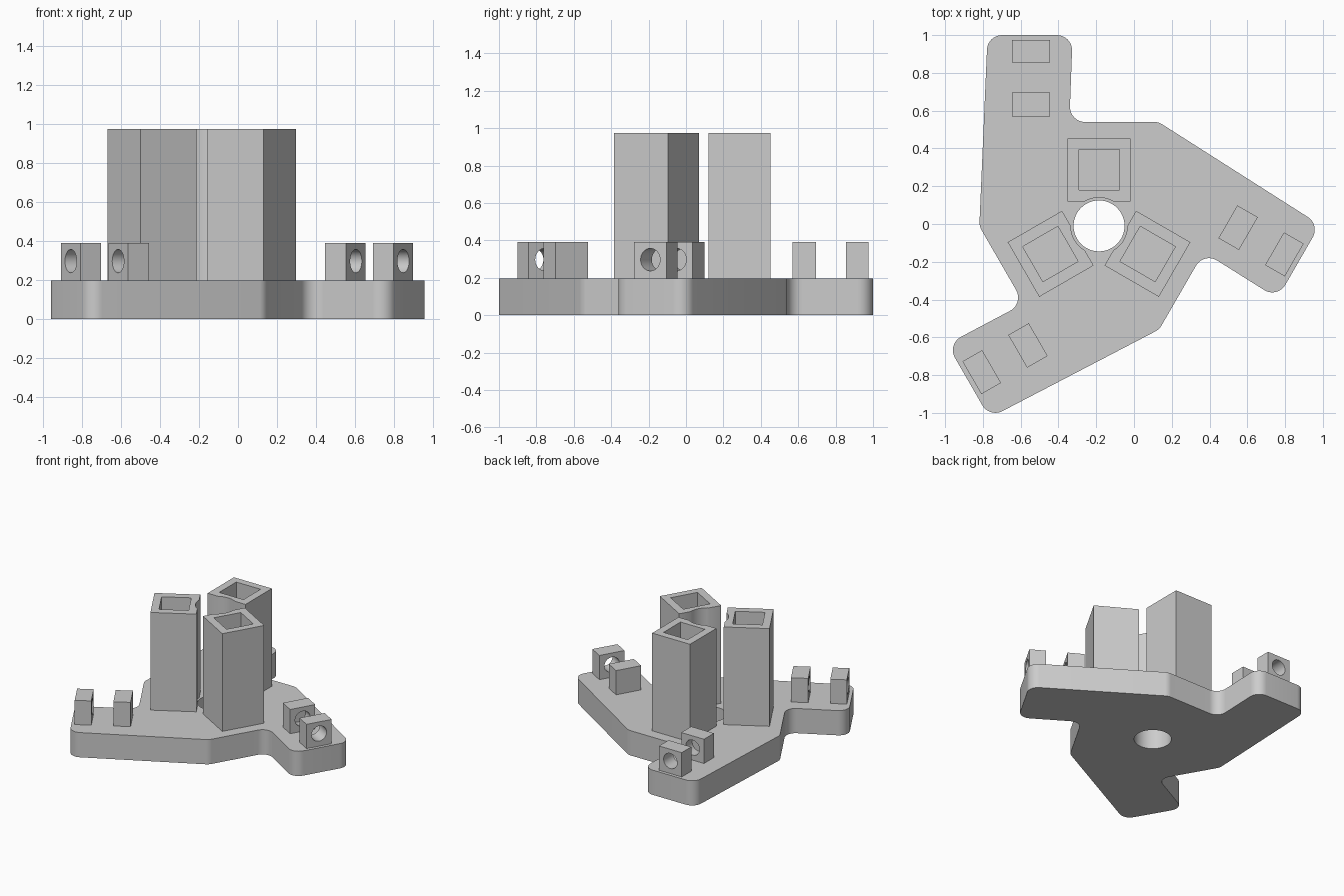
import bpy, bmesh
from math import pi, sin, cos, tan, radians
from mathutils import Vector, Matrix

if "Cube" in bpy.data.objects:
    bpy.data.objects.remove(bpy.data.objects["Cube"])

CENTRE = Vector((-0.185, -0.01, 0))
PLATE_TOP, POST_TOP, TOWER_TOP = 0.197, 0.39, 0.975
GREY = (0.604, 0.604, 0.604, 1)

grey = bpy.data.materials.new("plain grey")
grey.use_nodes = True
grey.diffuse_color = GREY
grey.node_tree.nodes["Principled BSDF"].inputs["Base Color"].default_value = GREY


def prism(name, outline, z0, z1):
    """Extrude a flat outline from z0 to z1."""
    bm = bmesh.new()
    base = bm.faces.new([bm.verts.new((p[0], p[1], z0)) for p in outline])
    top = bmesh.ops.extrude_face_region(bm, geom=[base], use_keep_orig=True)["geom"]
    bmesh.ops.translate(bm, vec=(0, 0, z1 - z0),
                        verts=[g for g in top if isinstance(g, bmesh.types.BMVert)])
    bmesh.ops.recalc_face_normals(bm, faces=bm.faces)
    mesh = bpy.data.meshes.new(name)
    bm.to_mesh(mesh)
    bm.free()
    mesh.materials.append(grey)
    obj = bpy.data.objects.new(name, mesh)
    bpy.context.collection.objects.link(obj)
    return obj


def box(name, x0, x1, y0, y1, z0, z1):
    return prism(name, [(x0, y0), (x1, y0), (x1, y1), (x0, y1)], z0, z1)


def cylinder(radius, z0, z1):
    ring = [(radius * cos(2 * pi * i / 48), radius * sin(2 * pi * i / 48)) for i in range(48)]
    return prism("cutter", ring, z0, z1)


def bore(x, z, radius, y0, y1):
    """Cylinder lying along y."""
    obj = cylinder(radius, -y1, -y0)
    obj.data.transform(Matrix.Translation((x, 0, z)) @ Matrix.Rotation(pi / 2, 4, "X"))
    return obj


def cut(obj, cutter):
    mod = obj.modifiers.new("cut", "BOOLEAN")
    mod.operation, mod.solver, mod.object = "DIFFERENCE", "EXACT", cutter
    bpy.context.view_layer.update()
    result = bpy.data.meshes.new_from_object(obj.evaluated_get(bpy.context.evaluated_depsgraph_get()))
    obj.modifiers.clear()
    obj.data = result
    bpy.data.objects.remove(cutter)


def smooth(obj):
    bpy.ops.object.select_all(action="DESELECT")
    obj.select_set(True)
    bpy.context.view_layer.objects.active = obj
    bpy.ops.object.shade_smooth_by_angle(angle=radians(30))


def rounded(corners, r, steps=10):
    """Fillet every corner of a closed outline."""
    out = []
    for i, p in enumerate(corners):
        u = (corners[i - 1] - p).normalized()
        v = (corners[(i + 1) % len(corners)] - p).normalized()
        half = u.angle(v) / 2
        mid = p + (u + v).normalized() * (r / sin(half))
        a = (p + u * (r / tan(half)) - mid).normalized()
        b = (p + v * (r / tan(half)) - mid).normalized()
        for k in range(steps + 1):
            t = k / steps
            turn = pi - 2 * half
            out.append(mid + (a * sin((1 - t) * turn) + b * sin(t * turn)) * (r / sin(turn)))
    return out


# Three-armed base plate with a central hole
arm = [Vector(p) for p in ((0.315, 0.55, 0), (-0.157, 0.55, 0), (-0.14, 1.01, 0), (-0.59, 1.01, 0))]
corners = [Matrix.Rotation(k * 2 * pi / 3, 3, "Z") @ p for k in range(3) for p in arm]
plate = prism("base_plate", rounded(corners, 0.08), 0, PLATE_TOP)
cut(plate, cylinder(0.135, -0.1, 0.5))

# Hollow square tower, scooped on its inner side
tower = box("tower", -0.167, 0.167, 0.13, 0.462, PLATE_TOP, TOWER_TOP)
cut(tower, box("cutter", -0.107, 0.107, 0.19, 0.405, PLATE_TOP + 0.002, 1.1))
cut(tower, cylinder(0.15, 0.1, 1.1))

# Outer post bored through, inner post with a blind socket facing it
outer = box("outer_post", -0.46, -0.26, 0.865, 0.985, PLATE_TOP, POST_TOP)
cut(outer, bore(-0.36, 0.297, 0.06, 0.8, 1.1))
inner = box("inner_post", -0.46, -0.26, 0.58, 0.705, PLATE_TOP, POST_TOP)
cut(inner, bore(-0.36, 0.297, 0.06, 0.625, 0.8))

# Place everything about the hole and repeat the parts on each arm
for obj in (plate, tower, outer, inner):
    smooth(obj)
    obj.location = CENTRE
for part in (tower, outer, inner):
    for k, side in ((1, "right"), (2, "left")):
        twin = part.copy()
        twin.name = f"{part.name}_{side}"
        twin.rotation_euler.z = k * 2 * pi / 3
        bpy.context.collection.objects.link(twin)
    part.name += "_back"
